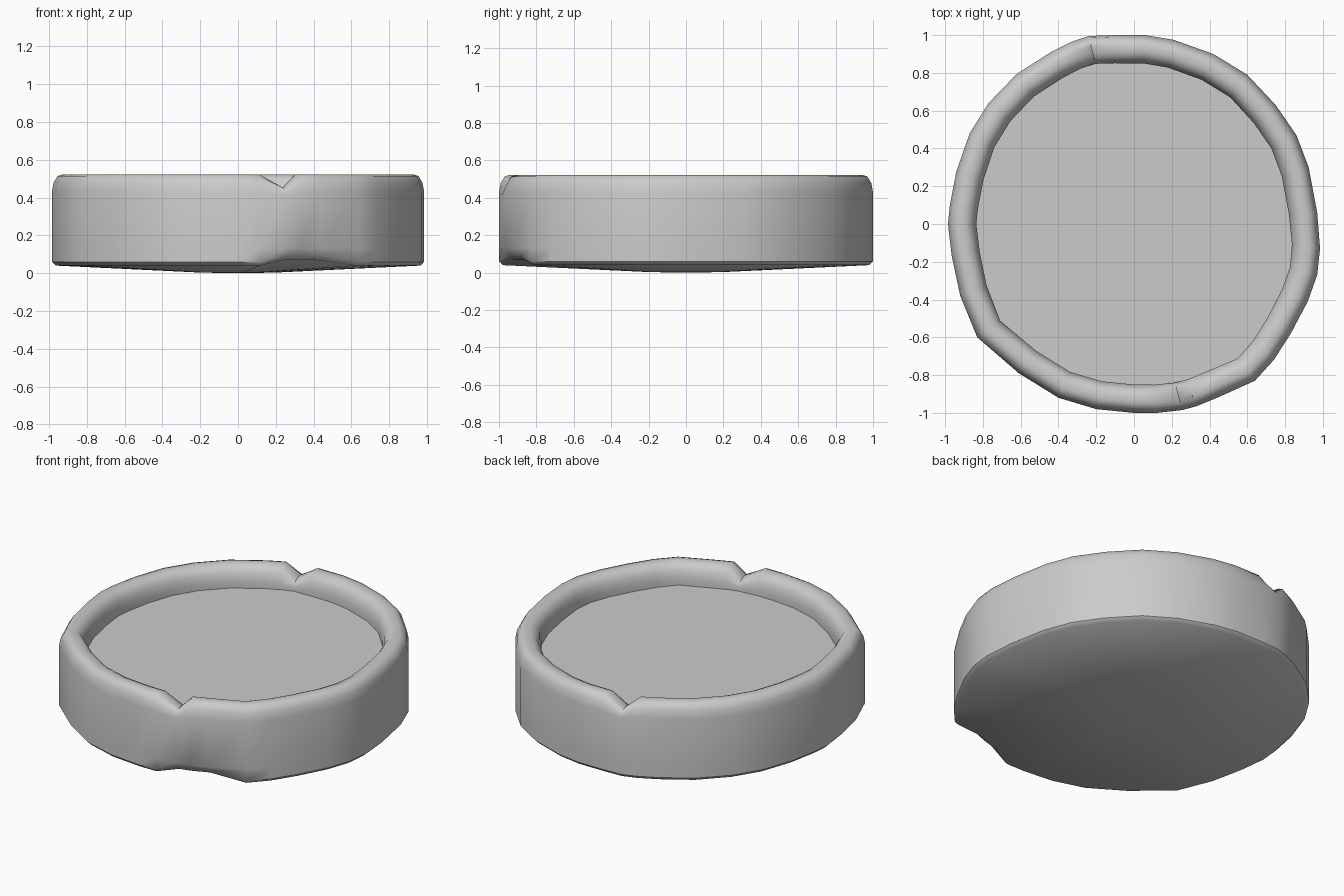
import bpy, bmesh
from math import hypot

if "Cube" in bpy.data.objects:
    bpy.data.objects.remove(bpy.data.objects["Cube"])

# Hand-shaped outline seen from above, counter-clockwise from the front notch
OUTLINE = [
    (0.12, -1.0), (0.255, -0.985), (0.33, -0.965), (0.44, -0.92), (0.64, -0.83),
    (0.74, -0.72), (0.83, -0.58), (0.92, -0.41), (0.97, -0.27), (0.985, -0.13),
    (0.97, 0.06), (0.925, 0.3), (0.86, 0.47), (0.75, 0.63), (0.6, 0.79),
    (0.42, 0.9), (0.21, 0.975), (0.06, 1.0), (-0.12, 1.0), (-0.24, 0.995),
    (-0.33, 0.965), (-0.44, 0.91), (-0.62, 0.795), (-0.77, 0.64), (-0.87, 0.48),
    (-0.94, 0.28), (-0.975, 0.1), (-0.985, 0.0), (-0.965, -0.17), (-0.92, -0.38),
    (-0.83, -0.6), (-0.61, -0.79), (-0.4, -0.92), (-0.2, -0.98), (0.0, -1.0)]
NOTCHES = (1, 19)
DENTS = (1, 2, 3)

# Cross-section of wall and rim: (inset from outline, height)
PROFILE = [
    (0.02, 0.04), (0.0, 0.06), (0.0, 0.13), (0.0, 0.43), (0.01, 0.48), (0.03, 0.513),
    (0.055, 0.522), (0.09, 0.522), (0.12, 0.508), (0.14, 0.475), (0.15, 0.43),
    (0.15, 0.39)]


def point(i, inset, z):
    x, y = OUTLINE[i]
    k = 1 - inset / hypot(x, y)
    return x * k, y * k, z


bm = bmesh.new()
rings = []

# Underside ring near the lowest area, then the wall and rim
n = len(OUTLINE)
rings.append([bm.verts.new((x * 0.2, y * 0.2, 0.003)) for x, y in OUTLINE])
for inset, z in PROFILE:
    ring = []
    for i in range(n):
        zi, ins = z, inset
        if i in NOTCHES and z > 0.4:
            zi = 0.45 - (0.522 - z) * 0.4
        if i in DENTS and z < 0.1:
            ins, zi = inset + 0.035, z + 0.03
        ring.append(bm.verts.new(point(i, ins, zi)))
    rings.append(ring)

for a, b in zip(rings, rings[1:]):
    for i in range(n):
        j = (i + 1) % n
        bm.faces.new((a[i], a[j], b[j], b[i]))

# Underside centre and flat dish floor
base = bm.verts.new((0, 0, 0))
for i in range(n):
    bm.faces.new((rings[0][(i + 1) % n], rings[0][i], base))
bm.faces.new(rings[-1])
bmesh.ops.recalc_face_normals(bm, faces=bm.faces[:])

mesh = bpy.data.meshes.new("round_dish")
bm.to_mesh(mesh)
bm.free()
dish = bpy.data.objects.new("round_dish", mesh)
bpy.context.collection.objects.link(dish)
bpy.context.view_layer.objects.active = dish
dish.select_set(True)
bpy.ops.object.shade_smooth_by_angle(angle=0.75)
